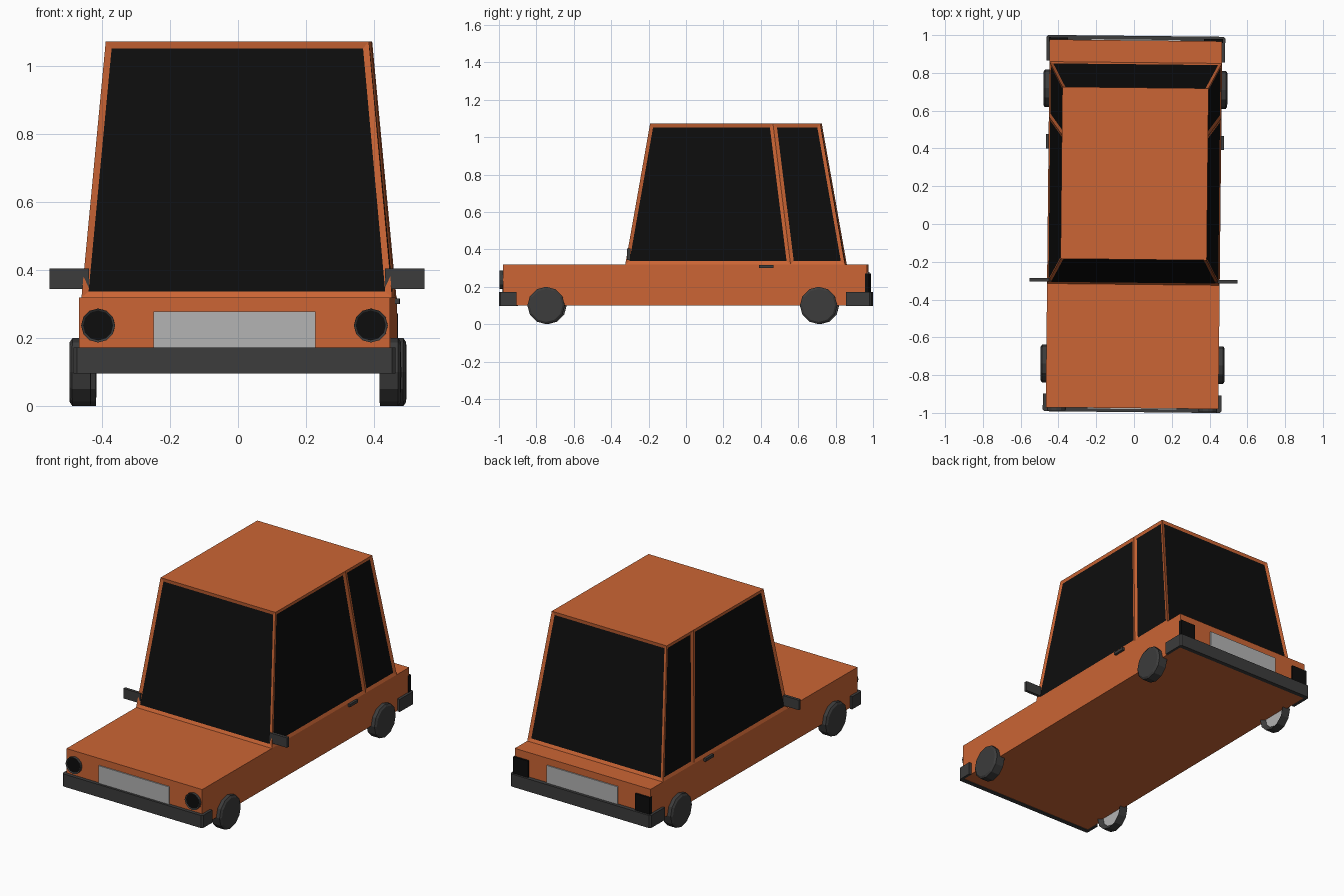
import bpy, bmesh, math
from mathutils import Matrix, Vector

if "Cube" in bpy.data.objects:
    bpy.data.objects.remove(bpy.data.objects["Cube"])

TURN = Matrix.Rotation(-0.0105, 4, 'Z')  # the car sits very slightly turned


def material(name, r, g, b):
    m = bpy.data.materials.new(name)
    m.diffuse_color = (r, g, b, 1)
    m.use_nodes = True
    m.node_tree.nodes["Principled BSDF"].inputs["Base Color"].default_value = m.diffuse_color
    return m


ORANGE = material("orange_paint", 0.60, 0.13, 0.035)
BLACK = material("black_glass", 0.004, 0.004, 0.004)
DARK = material("dark_trim", 0.045, 0.045, 0.045)
LIGHT = material("light_metal", 0.45, 0.45, 0.45)


def finish(bm, name, *mats, flip=False):
    if flip:
        bm.transform(Matrix.Diagonal((-1, 1, 1, 1)))
        bmesh.ops.reverse_faces(bm, faces=bm.faces[:])
    bm.transform(TURN)
    me = bpy.data.meshes.new(name)
    bm.to_mesh(me)
    bm.free()
    for m in mats:
        me.materials.append(m)
    ob = bpy.data.objects.new(name, me)
    bpy.context.collection.objects.link(ob)
    return ob


def box(name, mat, x, y, z, flip=False):
    bm = bmesh.new()
    bmesh.ops.create_cube(bm, size=1)
    for v in bm.verts:
        v.co = [r[0] if c < 0 else r[1] for c, r in zip(v.co, (x, y, z))]
    return finish(bm, name, mat, flip=flip)


def prism(name, mat, outline, z0, z1):
    bm = bmesh.new()
    face = bm.faces.new([bm.verts.new((x, y, z0)) for x, y in outline])
    ext = bmesh.ops.extrude_face_region(bm, geom=[face])["geom"]
    for v in ext:
        if isinstance(v, bmesh.types.BMVert):
            v.co.z = z1
    bmesh.ops.recalc_face_normals(bm, faces=bm.faces[:])
    return finish(bm, name, mat)


# Lower body
box("body", ORANGE, (-0.457, 0.457), (-0.975, 0.972), (0.10, 0.319))

# Tapered cabin with inset windows, side walls split along the rear pillar
bm = bmesh.new()
bmesh.ops.create_cube(bm, size=1)
for v in bm.verts:
    top = v.co.z > 0
    half = 0.387 if top else 0.457
    ys = (-0.188, 0.722) if top else (-0.320, 0.855)
    v.co = (math.copysign(half, v.co.x), ys[v.co.y > 0], 1.072 if top else 0.319)
a, b = Vector((0, 0.564, 0.319)), Vector((0, 0.469, 1.072))
d = b - a
bmesh.ops.bisect_plane(bm, geom=bm.verts[:] + bm.edges[:] + bm.faces[:],
                       plane_co=a, plane_no=(0, d.z, -d.y))
bm.normal_update()
bmesh.ops.delete(bm, geom=[f for f in bm.faces if f.normal.z < -0.9], context='FACES_ONLY')
windows = [f for f in bm.faces if f.normal.z < 0.9]
bmesh.ops.inset_individual(bm, faces=windows, thickness=0.019, depth=-0.006, use_even_offset=True)
for f in windows:
    f.material_index = 1
finish(bm, "cabin", ORANGE, BLACK)


# Wrap-around bumpers: outer edge with chamfered corners, inner edge on the body
def bumper(name, end, sign, arm_end):
    w, c, t = 0.473, 0.010, 0.457
    o, i = 0.996 * sign, 0.970 * sign
    half = [(w, arm_end), (w, o - c * sign), (w - c, o)]
    inner = [(t, i), (t, arm_end)]
    outline = half + [(-x, y) for x, y in reversed(half)]
    outline += [(-x, y) for x, y in reversed(inner)] + inner
    prism(name, DARK, outline, 0.096, 0.172)


bumper("front_bumper", "front", -1, -0.902)
bumper("rear_bumper", "rear", 1, 0.860)

# Grille and rear plate
box("grille", LIGHT, (-0.238, 0.238), (-0.982, -0.965), (0.165, 0.278))
box("rear_plate", LIGHT, (-0.238, 0.238), (0.962, 0.979), (0.165, 0.278))


# Wheel: bevelled outer rim, hollow inner side with a light hub
def wheel(name, y, flip):
    bm = bmesh.new()
    bmesh.ops.create_cone(bm, cap_ends=True, segments=12, radius1=0.1, radius2=0.1, depth=0.054,
                          matrix=Matrix.Translation((0.452, y, 0.1)) @ Matrix.Rotation(math.pi / 2, 4, 'Y'))
    bm.normal_update()
    outer = [f for f in bm.faces if f.normal.x > 0.9]
    inner = [f for f in bm.faces if f.normal.x < -0.9]
    bmesh.ops.inset_individual(bm, faces=outer, thickness=0.012, depth=0.008)
    bmesh.ops.inset_individual(bm, faces=inner, thickness=0.025, depth=-0.02)
    inner[0].material_index = 1
    finish(bm, name, DARK, LIGHT, flip=flip)


# Headlight: dark ring around a slightly sunken black lens
def headlight(name, flip):
    bm = bmesh.new()
    bmesh.ops.create_cone(bm, cap_ends=True, segments=12, radius1=0.05, radius2=0.05, depth=0.03,
                          matrix=Matrix.Translation((0.401, -0.977, 0.237)) @ Matrix.Rotation(math.pi / 2, 4, 'X'))
    bm.normal_update()
    lens = [f for f in bm.faces if f.normal.y < -0.9]
    bmesh.ops.inset_individual(bm, faces=lens, thickness=0.006, depth=-0.004)
    lens[0].material_index = 1
    finish(bm, name, DARK, BLACK, flip=flip)


# Parts that repeat on both sides
for side, flip in (("right", False), ("left", True)):
    wheel(f"front_{side}_wheel", -0.743, flip)
    wheel(f"rear_{side}_wheel", 0.714, flip)
    headlight(f"{side}_headlight", flip)
    box(f"{side}_tail_light", BLACK, (0.360, 0.460), (0.962, 0.984), (0.172, 0.272), flip)
    box(f"{side}_mirror", DARK, (0.435, 0.551), (-0.309, -0.291), (0.344, 0.404), flip)
    box(f"{side}_door_handle", DARK, (0.450, 0.471), (0.396, 0.472), (0.300, 0.317), flip)
